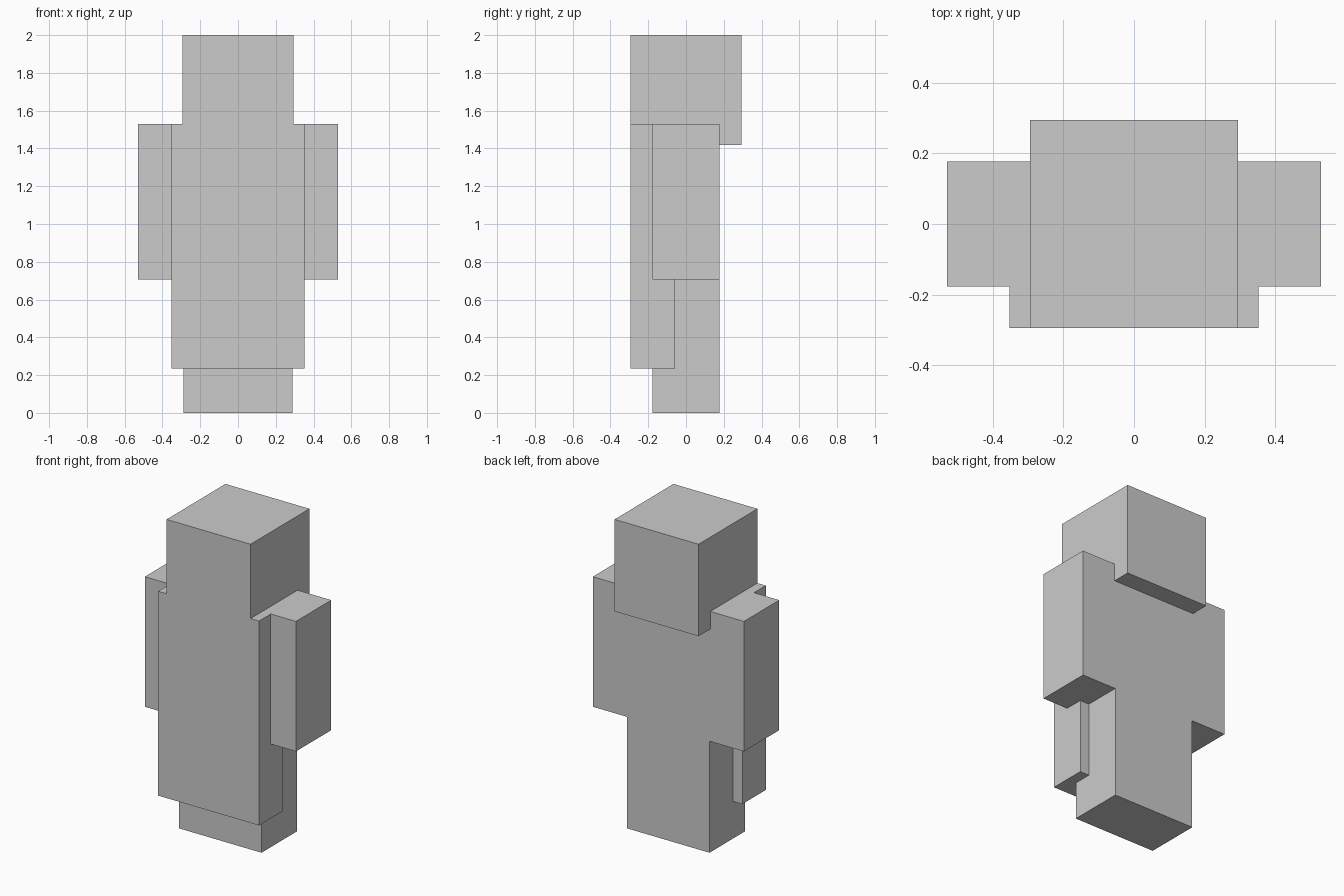
import bpy

if "Cube" in bpy.data.objects:
    bpy.data.objects.remove(bpy.data.objects["Cube"])

U = 1 / 17  # one block unit; the figure is 34 units tall

grey = bpy.data.materials.new("plain grey")
grey.diffuse_color = (0.6, 0.6, 0.6, 1)
grey.use_nodes = True
grey.node_tree.nodes["Principled BSDF"].inputs["Base Color"].default_value = grey.diffuse_color


def box(name, lo, hi):
    """Axis-aligned box between two corners given in block units."""
    bpy.ops.mesh.primitive_cube_add(size=1)
    ob = bpy.context.object
    ob.name = name
    for v in ob.data.vertices:
        v.co = [U * (lo[i] if v.co[i] < 0 else hi[i]) for i in range(3)]
    ob.data.materials.append(grey)
    return ob


# Cube head, overlapping the shoulders a little
box("head", (-5, -5, 24.1), (5, 5, 34))

# Main body between the arms
box("torso", (-5, -3, 12), (5, 3, 26))

# Wide slab hanging down the front
box("front_apron", (-6, -5, 4), (6, -1, 26))

# Arms and legs, one of each per side
for side, s in (("left", -1), ("right", 1)):
    x0, x1 = sorted((5 * s, 9 * s))
    box(side + "_arm", (x0, -3, 12), (x1, 3, 26))
    x0, x1 = sorted((0, 4.9 * s))
    box(side + "_leg", (x0, -3, 0), (x1, 3, 12))
